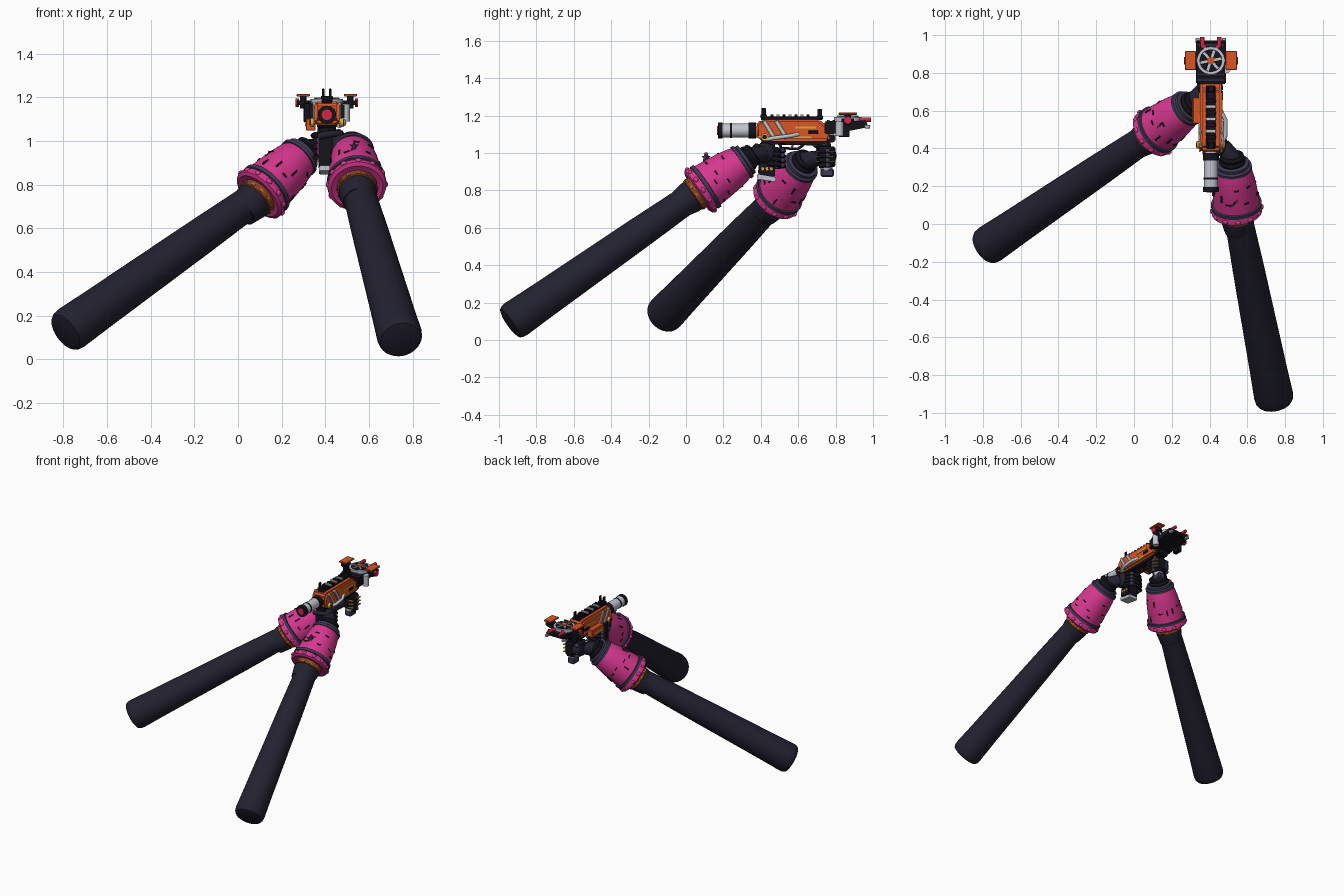
import bpy, bmesh, math, random
from mathutils import Vector, Matrix

old = bpy.data.objects.get("Cube")
if old:
    bpy.data.objects.remove(old)
random.seed(4)


def material(name, r, g, b):
    lin = [(c / 255) ** 2.2 for c in (r, g, b)] + [1]
    m = bpy.data.materials.new(name)
    m.use_nodes = True
    m.diffuse_color = lin
    m.node_tree.nodes["Principled BSDF"].inputs["Base Color"].default_value = lin
    return m


NAVY = material("navy cloth", 39, 38, 51)
BLACK = material("black", 27, 26, 33)
PINK = material("pink", 214, 58, 142)
PURPLE = material("dusty purple", 66, 60, 84)
ORANGE = material("orange", 216, 86, 42)
SILVER = material("silver", 192, 196, 204)
YELLOW = material("yellow", 228, 168, 48)
RED = material("red", 214, 42, 72)
BROWN = material("brown", 128, 70, 38)


def finish(name, bm, mat, matrix=Matrix(), angle=35):
    bmesh.ops.recalc_face_normals(bm, faces=bm.faces)
    me = bpy.data.meshes.new(name)
    bm.to_mesh(me)
    bm.free()
    me.materials.append(mat)
    me.shade_smooth()
    me.set_sharp_from_angle(angle=math.radians(angle))
    ob = bpy.data.objects.new(name, me)
    ob.matrix_world = matrix
    bpy.context.collection.objects.link(ob)
    return ob


def frame(a, b):
    """Matrix at a with its z axis towards b."""
    d = Vector(b) - Vector(a)
    return Matrix.Translation(a) @ d.to_track_quat("Z", "Y").to_matrix().to_4x4()


def lathe(name, profile, mat, matrix, seg=32):
    """Spin (radius, height) points about z, closing both ends."""
    bm = bmesh.new()
    rings = []
    for r, h in profile:
        rings.append([bm.verts.new((r * math.cos(t), r * math.sin(t), h))
                      for t in (2 * math.pi * i / seg for i in range(seg))])
    for p, q in zip(rings, rings[1:]):
        for i in range(seg):
            j = (i + 1) % seg
            bm.faces.new((p[i], p[j], q[j], q[i]))
    bm.faces.new(rings[0])
    bm.faces.new(rings[-1])
    return finish(name, bm, mat, matrix)


def rod(name, a, b, r, mat, r2=None, seg=20):
    length = (Vector(b) - Vector(a)).length
    return lathe(name, [(r, 0), (r2 or r, length)], mat, frame(a, b), seg)


def box(name, c, size, mat, bevel=0.004, rot=(0, 0, 0)):
    bm = bmesh.new()
    bmesh.ops.create_cube(bm, size=1)
    bmesh.ops.scale(bm, vec=size, verts=bm.verts)
    if bevel:
        bmesh.ops.bevel(bm, geom=bm.edges[:], offset=bevel, segments=1, affect="EDGES")
    turn = Matrix.Rotation(rot[2], 4, "Z") @ Matrix.Rotation(rot[0], 4, "X")
    return finish(name, bm, mat, Matrix.Translation(c) @ turn, 20)


def ball(name, c, size, mat, matrix=Matrix()):
    bm = bmesh.new()
    bmesh.ops.create_uvsphere(bm, u_segments=16, v_segments=10, radius=1)
    bmesh.ops.scale(bm, vec=size, verts=bm.verts)
    return finish(name, bm, mat, matrix @ Matrix.Translation(c), 60)


def tube(name, points, r, mat):
    cu = bpy.data.curves.new(name, "CURVE")
    cu.dimensions = "3D"
    cu.bevel_depth, cu.bevel_resolution, cu.use_fill_caps = r, 3, True
    sp = cu.splines.new("POLY")
    sp.points.add(len(points) - 1)
    for p, co in zip(sp.points, points):
        p.co = (*co, 1)
    cu.materials.append(mat)
    ob = bpy.data.objects.new(name, cu)
    bpy.context.collection.objects.link(ob)


# Arms: sleeve, flared cuff with rings and studs, wrist
CUFF = [(.06, .0), (.118, -.012), (.134, -.004), (.136, .012), (.126, .032), (.123, .07),
        (.119, .12), (.111, .19), (.1, .25), (.085, .29)]


def cuff_radius(h):
    for (r0, h0), (r1, h1) in zip(CUFF[4:], CUFF[5:]):
        if h <= h1:
            return r0 + (r1 - r0) * (h - h0) / (h1 - h0)
    return CUFF[-1][0]


def arm(side, end, base, top, hand):
    n = (Vector(base) - Vector(end)).length
    lathe(side + "_sleeve", [(.07, -.008), (.092, 0), (.101, .015), (.104, .04), (.099, .2),
                             (.084, n * .7), (.072, n + .02)], NAVY, frame(end, base), 40)
    m = frame(base, top)
    lathe(side + "_sleeve_fold", [(.074, -.13), (.088, -.06), (.086, -.035)], NAVY, m)
    lathe(side + "_inner_band", [(.083, -.045), (.092, -.04), (.092, -.015), (.09, .01)], BROWN, m)
    lathe(side + "_cuff", CUFF, PINK, m, 48)
    lathe(side + "_cuff_ring", [(.12, .03), (.134, .032), (.134, .052), (.12, .055)], PURPLE, m, 48)
    lathe(side + "_collar", [(.08, .268), (.1, .27), (.1, .286), (.088, .292), (.088, .308),
                             (.07, .312)], PURPLE, m)
    lathe(side + "_wrist_seal", [(.066, .3), (.07, .32), (.062, .335), (.064, .35), (.05, .36)], BLACK, m)
    for i in range(12):
        spin = Matrix.Rotation(i * math.tau / 12, 4, "Z")
        ball(side + "_rim_stud", (.134, 0, .012), (.009, .015, .012), PINK, m @ spin)
        box_m = m @ spin @ Matrix.Translation((.092, 0, -.028))
        bm = bmesh.new()
        bmesh.ops.create_cube(bm, size=1)
        bmesh.ops.scale(bm, vec=(.006, .018, .012), verts=bm.verts)
        finish(side + "_band_stitch", bm, ORANGE, box_m)
    # Dark slits and pale dents scattered over the cuff
    for i in range(16):
        h = random.uniform(.08, .23)
        spin = m @ Matrix.Rotation(i * math.tau / 16 + random.uniform(-.1, .1), 4, "Z")
        lean = Matrix.Rotation(-.13, 4, "Y")
        bm = bmesh.new()
        bmesh.ops.create_cube(bm, size=1)
        long_side = random.choice([(.009, .009, .04), (.009, .026, .008)])
        bmesh.ops.scale(bm, vec=long_side, verts=bm.verts)
        finish(side + "_cuff_slit", bm, BLACK,
               spin @ Matrix.Translation((cuff_radius(h) - .001, 0, h)) @ lean)
    rod(side + "_wrist", m @ Vector((0, 0, .33)), hand, .052, NAVY, .038)
    return m


def star(name, c):
    """Small flat five-pointed ornament."""
    bm = bmesh.new()
    vs = []
    for i in range(10):
        r, t = (.026, .012)[i % 2], i * math.pi / 5
        vs.append(bm.verts.new((r * math.sin(t), 0, r * math.cos(t))))
    f = bm.faces.new(vs)
    ext = bmesh.ops.extrude_face_region(bm, geom=[f])
    bmesh.ops.translate(bm, vec=(.012, .01, 0),
                        verts=[v for v in ext["geom"] if isinstance(v, bmesh.types.BMVert)])
    finish(name, bm, PURPLE, Matrix.Translation(c) @ Matrix.Rotation(.7, 4, "Z"))


arm("left", (.745, -.94, .09), (.545, .07, .795), (.522, .32, .965), (.47, .42, 1.0))
arm("right", (-.79, -.125, .125), (.10, .48, .755), (.29, .62, .935), (.37, .72, .975))
star("right_star", (.14, .52, .93))
star("left_star", (.53, .10, .975))

# Weapon barrel and muzzle
GX = .407


def barrel(name, y0, y1, r, mat):
    rod(name, (GX, y0, 1.12), (GX, y1, 1.12), r, mat, seg=24)


barrel("barrel", .19, .4, .037, SILVER)
barrel("muzzle_ring", .17, .195, .042, BLACK)
barrel("muzzle_core", .166, .18, .024, RED)
barrel("barrel_band", .235, .245, .039, BLACK)
barrel("barrel_clamp", .335, .375, .042, BLACK)

# Receiver: side profile given as (y, z), extruded across x and bevelled
def slab(name, outline, width, mat, x=GX, bevel=.012):
    bm = bmesh.new()
    f = bm.faces.new([bm.verts.new((x - width / 2, y, z)) for y, z in outline])
    ext = bmesh.ops.extrude_face_region(bm, geom=[f])
    bmesh.ops.translate(bm, vec=(width, 0, 0),
                        verts=[v for v in ext["geom"] if isinstance(v, bmesh.types.BMVert)])
    if bevel:
        bmesh.ops.bevel(bm, geom=bm.edges[:], offset=bevel, segments=2, affect="EDGES")
    return finish(name, bm, mat, angle=30)


slab("receiver", [(.375, 1.09), (.4, 1.065), (.76, 1.065), (.775, 1.09), (.76, 1.14),
                  (.71, 1.18), (.4, 1.18), (.375, 1.15)], .115, ORANGE)
slab("lower_frame", [(.39, 1.08), (.42, 1.045), (.7, 1.04), (.8, 1.06), (.8, 1.1), (.4, 1.09)],
     .085, BLACK, bevel=.006)
slab("rear_grip", [(.69, 1.08), (.77, 1.08), (.79, .92), (.73, .92)], .055, BLACK)
box("top_rail", (GX, .56, 1.185), (.05, .32, .02), BLACK)
for i in range(7):
    box("rail_tooth", (GX, .46 + i * .032, 1.199), (.054, .018, .014), SILVER if i % 2 else BLACK, .002)
for y, z in ((.415, 1.21), (.715, 1.205)):
    for s in (-1, 1):
        box("sight_post", (GX + s * .016, y, z), (.011, .025, .06), BLACK, .003)
    box("sight_base", (GX, y, z - .015), (.05, .035, .02), BLACK, .003)
for s in (-1, 1):
    x = GX + s * .058
    for y in (.445, .51):
        box("side_strap", (x, y, 1.125), (.016, .022, .11), SILVER, .003, (.55, 0, 0))
    for y, z, w in ((.4, 1.085, .04), (.6, 1.082, .14), (.64, 1.135, .11)):
        box("side_stripe", (x, y, z), (.008, w, .01), YELLOW, 0)
    rod("side_dial", (x, .42, 1.085), (x + s * .018, .42, 1.085), .02, YELLOW)
    rod("dial_cap", (x, .42, 1.085), (x + s * .021, .42, 1.085), .012, BLACK)
    box("side_vent", (x, .68, 1.11), (.01, .05, .02), BLACK, .002)
box("side_pod", (.333, .6, 1.075), (.045, .14, .055), ORANGE)
box("pod_stripe", (.31, .6, 1.075), (.006, .1, .012), YELLOW, 0)
tube("side_pipe", [(.462, .42, 1.07), (.485, .47, 1.08), (.485, .55, 1.09), (.46, .6, 1.1)], .011, SILVER)
tube("trigger_guard", [(GX, .5, 1.05), (GX, .51, 1.025), (GX, .6, 1.022), (GX, .63, 1.045)], .008, BLACK)
tube("trigger", [(GX, .575, 1.05), (GX, .565, 1.03)], .006, RED)

# Rear deck with fan, side pads and red fork
slab("rear_deck", [(.74, 1.1), (.78, 1.1), (.96, 1.135), (.975, 1.155), (.96, 1.17), (.74, 1.17)],
     .16, BLACK, bevel=.006)
for y in (.76, .79, .95):
    box("deck_rib", (GX, y, 1.172), (.15, .012, .01), PURPLE, .002)
rod("fan_rim", (GX, .865, 1.165), (GX, .865, 1.192), .074, SILVER, seg=32)
rod("fan_well", (GX, .865, 1.165), (GX, .865, 1.195), .06, BLACK, seg=32)
for i in range(3):
    box("fan_blade", (GX, .865, 1.197), (.112, .013, .006), SILVER, 0, (0, 0, i * math.pi / 3 + .2))
rod("fan_hub", (GX, .865, 1.19), (GX, .865, 1.205), .02, ORANGE)
for s in (-1, 1):
    x = GX + s * .108
    box("side_pad", (x, .865, 1.21), (.06, .1, .012), ORANGE, .003)
    rod("pad_stem", (x, .865, 1.15), (x, .865, 1.205), .015, BLACK)
    rod("pad_disc", (x, .865, 1.165), (x, .865, 1.185), .034, BLACK)
    rod("pad_arm", (GX, .865, 1.165), (x, .865, 1.165), .014, SILVER)
    rod("pad_end", (x + s * .02, .865, 1.175), (x + s * .035, .865, 1.175), .02, RED)
    box("corner_lug", (GX + s * .07, .97, 1.14), (.022, .03, .018), SILVER, .003)
box("right_hanging_box", (.318, .845, 1.13), (.035, .06, .09), BLACK)
rod("left_hanging_tank", (.49, .82, 1.09), (.49, .82, 1.17), .022, SILVER)
fork = [(GX - .045, .99, 1.178), (GX - .045, .945, 1.178), (GX - .025, .925, 1.178),
        (GX + .025, .925, 1.178), (GX + .045, .945, 1.178), (GX + .045, .99, 1.178)]
tube("red_fork", fork, .012, RED)

# Magazine held in the left hand, tilted slightly
slab("magazine", [(.395, 1.06), (.475, 1.06), (.475, .87), (.385, .885)], .078, BLACK, bevel=.006)
slab("magazine_foot", [(.38, .888), (.482, .87), (.478, .845), (.378, .86)], .07, SILVER, bevel=.004)
for s in (-1, 1):
    x = GX + s * .04
    box("magazine_stripe", (x, .455, .985), (.008, .012, .1), PINK, 0)
    for i in range(3):
        box("magazine_mark", (x, .41 + i * .023, .915), (.008, .013, .016), YELLOW, 0, (.3, 0, 0))


# Gloved hands: palm plus four fingers curled round the grip
def hand(side, palm, size, y0, y1, z_top, step, s):
    ball(side + "_palm", palm, size, NAVY)
    for i in range(4):
        z = z_top - i * step
        pts = [(GX + s * .05, y0, z + .01), (GX + s * .062, (y0 + y1) / 2, z + .005),
               (GX + s * .045, y1, z), (GX - s * .02, y1 + .008, z - .004),
               (GX - s * .05, y1 - .025, z - .008), (GX - s * .052, y0 + .01, z - .01)]
        tube(side + "_finger", pts, .0125, BLACK)
        for p in (pts[2], pts[4]):
            ball(side + "_knuckle", p, (.016, .016, .013), PURPLE)


hand("left", (.46, .42, 1.0), (.035, .06, .055), .44, .515, 1.015, .027, 1)
tube("left_thumb", [(.47, .4, 1.03), (.45, .375, 1.035), (.4, .37, 1.03), (.37, .38, 1.02)], .016, NAVY)
hand("right", (.375, .745, .985), (.04, .06, .055), .7, .78, 1.02, .026, -1)
for i in range(3):
    box("right_finger_line", (.45, .745, 1.007 - i * .026), (.03, .1, .006), YELLOW, 0)
box("right_hand_guard", (.415, .75, .985), (.07, .1, .1), BLACK, .012)
tube("right_thumb", [(.37, .72, 1.03), (.4, .69, 1.045), (.44, .69, 1.045)], .016, NAVY)
ball("grip_ball", (GX, .75, .925), (.034, .034, .034), SILVER)
box("grip_foot", (GX, .755, .895), (.055, .07, .045), PURPLE, .008)
box("grip_collar", (GX, .725, 1.06), (.07, .06, .035), SILVER, .006)
